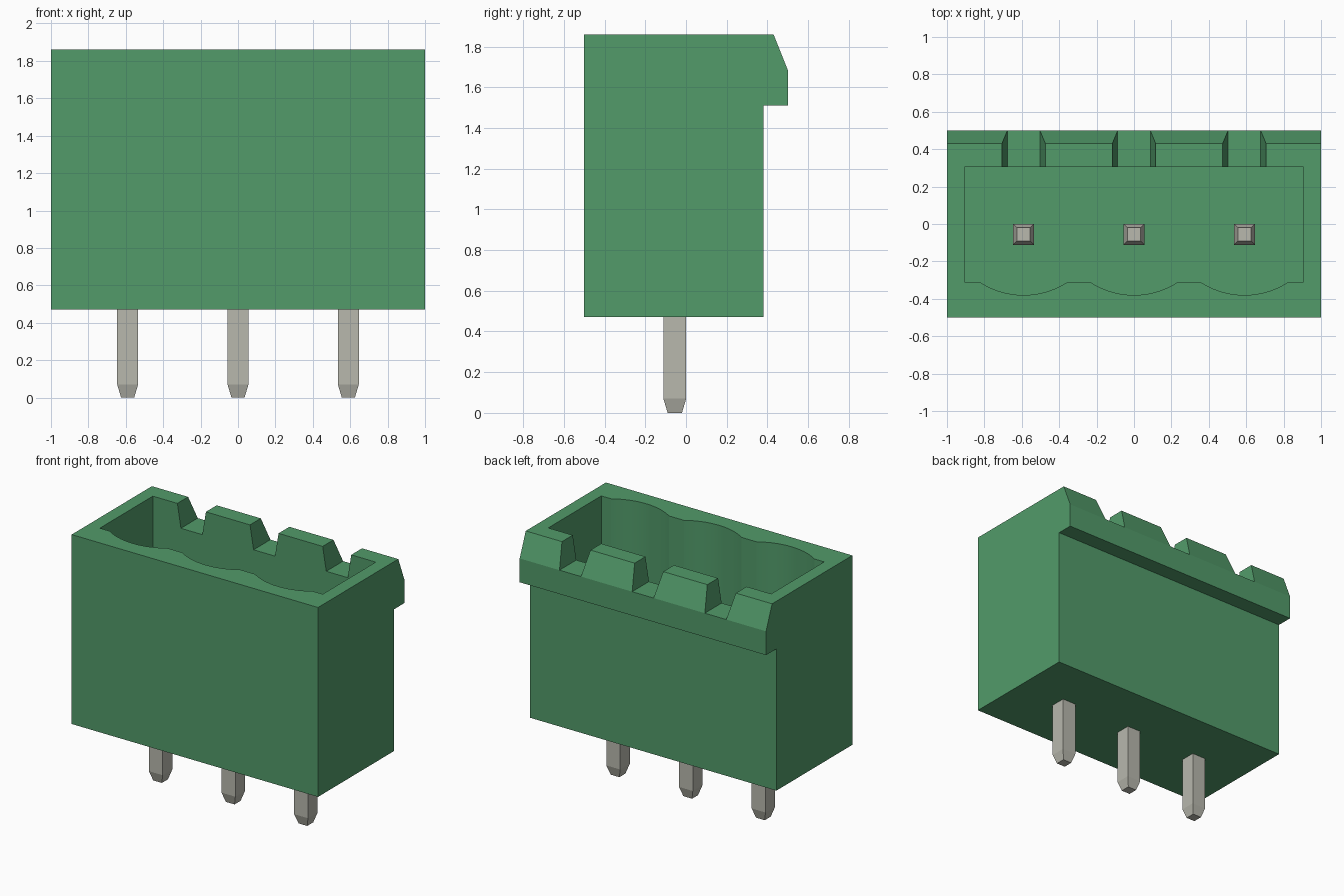
import bpy, bmesh, math
from mathutils import Vector

cube = bpy.data.objects.get("Cube")
if cube:
    bpy.data.objects.remove(cube, do_unlink=True)

PIN_X = (-0.59, 0.0, 0.59)
PIN_Y = -0.055
BOTTOM, TOP = 0.47, 1.86
CAVITY_FLOOR, PIN_TOP = 0.78, 1.56


def material(name, rgb):
    m = bpy.data.materials.new(name)
    m.use_nodes = True
    m.diffuse_color = (*rgb, 1)
    bsdf = m.node_tree.nodes["Principled BSDF"]
    bsdf.inputs["Base Color"].default_value = (*rgb, 1)
    bsdf.inputs["Roughness"].default_value = 0.6
    return m


green = material("green plastic", (0.084, 0.327, 0.144))
metal = material("tinned metal", (0.48, 0.48, 0.42))


def finish(bm, name, mat):
    bmesh.ops.recalc_face_normals(bm, faces=bm.faces)
    mesh = bpy.data.meshes.new(name)
    bm.to_mesh(mesh)
    bm.free()
    mesh.materials.append(mat)
    ob = bpy.data.objects.new(name, mesh)
    bpy.context.collection.objects.link(ob)
    return ob


def prism(name, points, direction, mat):
    """Extrude a closed outline of 3D points along a direction."""
    bm = bmesh.new()
    face = bm.faces.new([bm.verts.new(p) for p in points])
    ext = bmesh.ops.extrude_face_region(bm, geom=[face])
    moved = [g for g in ext["geom"] if isinstance(g, bmesh.types.BMVert)]
    bmesh.ops.translate(bm, verts=moved, vec=Vector(direction))
    return finish(bm, name, mat)


def select_only(ob):
    bpy.ops.object.select_all(action="DESELECT")
    ob.select_set(True)
    bpy.context.view_layer.objects.active = ob


def cut(target, cutter):
    cutter.hide_render = True
    mod = target.modifiers.new("cut", "BOOLEAN")
    mod.operation, mod.solver, mod.object = "DIFFERENCE", "EXACT", cutter
    select_only(target)
    bpy.ops.object.modifier_apply(modifier=mod.name)
    bpy.data.objects.remove(cutter, do_unlink=True)


# Housing: side profile with the overhanging latch rail at the back
profile = [(-0.5, BOTTOM), (0.38, BOTTOM), (0.38, 1.51), (0.5, 1.51),
           (0.5, 1.685), (0.43, TOP), (-0.5, TOP)]
housing = prism("housing", [(-1, y, z) for y, z in profile], (2, 0, 0), green)

# Socket cavity: rectangle with three shallow arcs along the front wall
HALF, SAG, WALL = 0.235, 0.07, -0.31
radius = (HALF ** 2 + SAG ** 2) / (2 * SAG)
sweep = math.asin(HALF / radius)
outline = [(0.905, 0.305), (-0.905, 0.305), (-0.905, WALL)]
for cx in PIN_X:
    for i in range(15):
        a = sweep * (2 * i / 14 - 1)
        outline.append((cx + radius * math.sin(a),
                        WALL - SAG + radius * (1 - math.cos(a))))
outline.append((0.905, WALL))
cut(housing, prism("cavity_cutter", [(x, y, CAVITY_FLOOR) for x, y in outline],
                   (0, 0, 1.5), green))

# Tapered notches through the latch rail
for cx in PIN_X:
    notch = [(-0.087, 1.685), (0.087, 1.685), (0.145, 2.035), (-0.145, 2.035)]
    cut(housing, prism("notch_cutter", [(cx + x, 0.1, z) for x, z in notch],
                       (0, 0.6, 0), green))

select_only(housing)
bpy.ops.object.shade_smooth_by_angle(angle=math.radians(15))

# Contact pins: square bars with tapered tips at both ends
for label, cx in zip(("right", "middle", "left"), PIN_X):
    bm = bmesh.new()
    rings = []
    for z, h in ((0, 0.035), (0.07, 0.056), (PIN_TOP - 0.07, 0.056), (PIN_TOP, 0.035)):
        rings.append([bm.verts.new((cx + sx * h, PIN_Y + sy * h, z))
                      for sx, sy in ((-1, -1), (1, -1), (1, 1), (-1, 1))])
    for low, high in zip(rings, rings[1:]):
        for i in range(4):
            j = (i + 1) % 4
            bm.faces.new((low[i], low[j], high[j], high[i]))
    bm.faces.new(rings[0])
    bm.faces.new(rings[-1])
    finish(bm, label + "_pin", metal)
